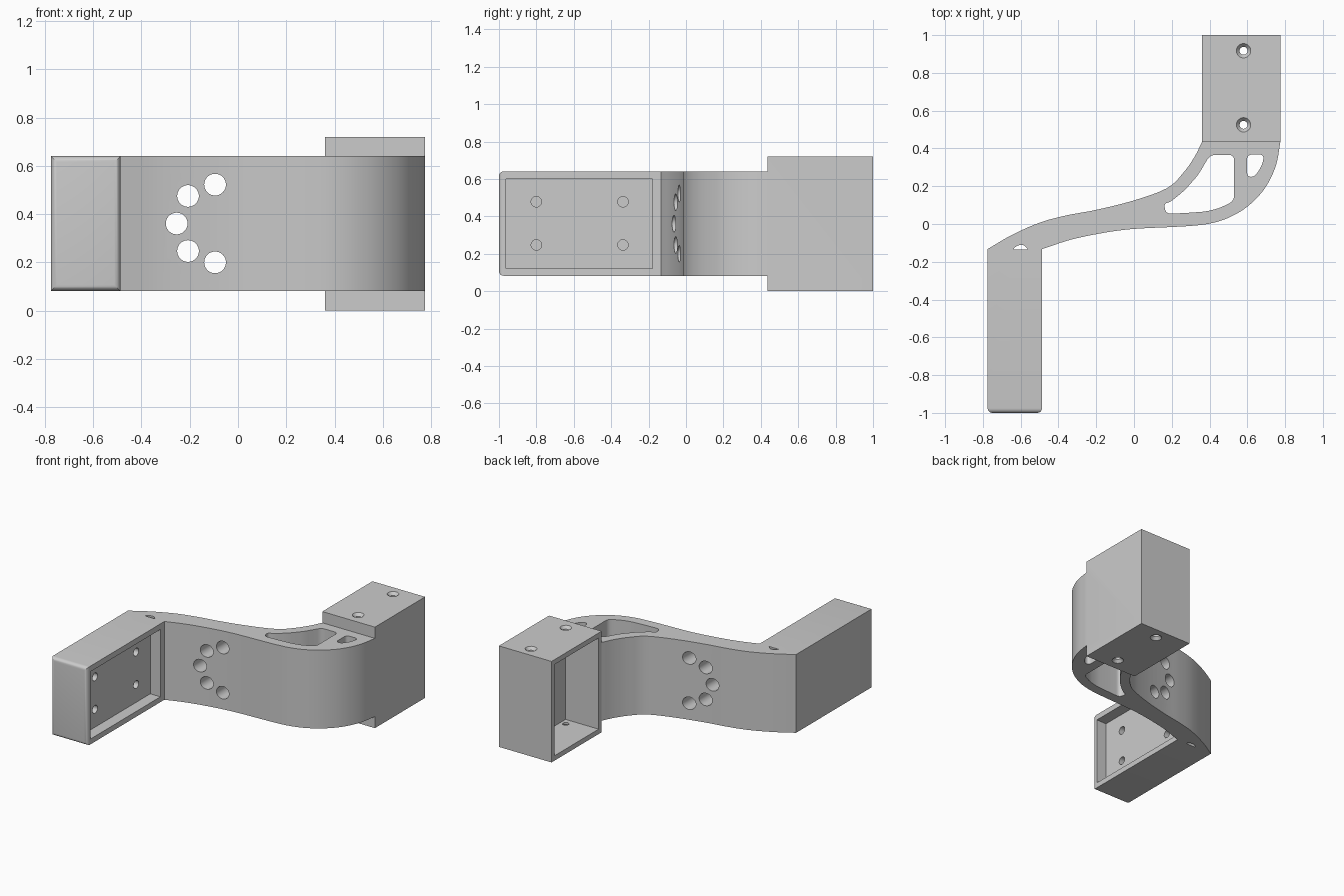
import bpy, bmesh, math
from mathutils import Vector, Matrix

if "Cube" in bpy.data.objects:
    bpy.data.objects.remove(bpy.data.objects["Cube"])


def to_object(name, bm):
    bmesh.ops.recalc_face_normals(bm, faces=bm.faces)
    me = bpy.data.meshes.new(name)
    bm.to_mesh(me)
    bm.free()
    ob = bpy.data.objects.new(name, me)
    bpy.context.collection.objects.link(ob)
    return ob


def prism(pts, z0, z1):
    bm = bmesh.new()
    face = bm.faces.new([bm.verts.new((x, y, z0)) for x, y in pts])
    ext = bmesh.ops.extrude_face_region(bm, geom=[face])
    vs = [v for v in ext["geom"] if isinstance(v, bmesh.types.BMVert)]
    bmesh.ops.translate(bm, verts=vs, vec=(0, 0, z1 - z0))
    return bm


def box(x0, x1, y0, y1, z0, z1):
    return prism([(x0, y0), (x1, y0), (x1, y1), (x0, y1)], z0, z1)


def cone(a, b, r1, r2, n=32):
    a, b = Vector(a), Vector(b)
    rot = (b - a).to_track_quat('Z', 'Y').to_matrix().to_4x4()
    bm = bmesh.new()
    bmesh.ops.create_cone(bm, cap_ends=True, segments=n, radius1=r1, radius2=r2,
                          depth=(b - a).length,
                          matrix=Matrix.Translation((a + b) / 2) @ rot)
    return bm


def spline(pts, n=5):
    # smooth open curve through the points
    p = [Vector(q) for q in pts]
    p = [2 * p[0] - p[1]] + p + [2 * p[-1] - p[-2]]
    out = []
    for i in range(1, len(p) - 2):
        a, b, c, d = p[i - 1:i + 3]
        for k in range(n):
            t = k / n
            out.append(0.5 * (2 * b + (c - a) * t + (2 * a - 5 * b + 4 * c - d) * t * t
                              + (3 * b - a - 3 * c + d) * t ** 3))
    return [tuple(q) for q in out] + [pts[-1]]


def rounded(pts, r, n=5):
    # polygon with every corner eased
    p = [Vector(q) for q in pts]
    out = []
    for i, b in enumerate(p):
        a, c = p[i - 1], p[(i + 1) % len(p)]
        s = b + (a - b).normalized() * min(r, 0.45 * (a - b).length)
        e = b + (c - b).normalized() * min(r, 0.45 * (c - b).length)
        for k in range(n + 1):
            t = k / n
            out.append(tuple(s * (1 - t) ** 2 + b * 2 * t * (1 - t) + e * t * t))
    return out


def boolean(ob, bm, op='DIFFERENCE'):
    tool = to_object("cutter", bm)
    tool.hide_render = True
    m = ob.modifiers.new("bool", 'BOOLEAN')
    m.operation, m.object, m.solver = op, tool, 'EXACT'
    bpy.context.view_layer.objects.active = ob
    bpy.ops.object.modifier_apply(modifier=m.name)
    bpy.data.objects.remove(tool)


# curved arm with the long mounting block at its left end
upper = spline([(0.36, 0.435), (0.32, 0.355), (0.26, 0.27), (0.175, 0.19), (0, 0.125),
                (-0.2, 0.075), (-0.36, 0.045), (-0.5, 0.007), (-0.65, -0.06), (-0.775, -0.133)])
lower = spline([(-0.487, -0.133), (-0.33, -0.082), (-0.15, -0.045), (0, -0.026), (0.2, -0.016),
                (0.3, -0.01), (0.4, 0.002), (0.5, 0.033), (0.6, 0.092), (0.69, 0.185),
                (0.75, 0.305), (0.775, 0.435)])
bm = prism(upper + [(-0.775, -1), (-0.487, -1)] + lower + [(0.76, 0.45), (0.375, 0.45)],
           0.082, 0.64)
end = [e for e in bm.edges if all(v.co.y < -0.99 for v in e.verts)]
bmesh.ops.recalc_face_normals(bm, faces=bm.faces)
bmesh.ops.bevel(bm, geom=end, offset=0.025, segments=5, profile=0.5, affect='EDGES')
bracket = to_object("bracket", bm)

# tall socket box, hollow and open on the left side
boolean(bracket, box(0.36, 0.775, 0.435, 1, 0, 0.72), 'UNION')
boolean(bracket, box(0.3, 0.62, 0.47, 0.965, 0.035, 0.685))

# countersunk holes through the socket top and bottom
for y in (0.525, 0.917):
    boolean(bracket, cone((0.58, y, -0.1), (0.58, y, 0.82), 0.021, 0.021))
    boolean(bracket, cone((0.58, y, 0.70), (0.58, y, 0.74), 0.021, 0.055))
    boolean(bracket, cone((0.58, y, 0.02), (0.58, y, -0.02), 0.021, 0.055))

# pocket and blind screw holes in the mounting block
boolean(bracket, box(-0.567, -0.4, -0.963, -0.178, 0.12, 0.6))
for y in (-0.80, -0.337):
    for z in (0.247, 0.478):
        boolean(bracket, cone((-0.67, y, z), (-0.45, y, z), 0.028, 0.028))

# arc of holes through the arm
for x, z in ((-0.095, 0.522), (-0.207, 0.475), (-0.254, 0.361), (-0.207, 0.247), (-0.095, 0.2)):
    boolean(bracket, cone((x, -0.3, z), (x, 0.3, z), 0.045, 0.045))

# lightening windows
windows = [
    ([(0.158, 0.107), (0.195, 0.118), (0.27, 0.18), (0.34, 0.26), (0.403, 0.366), (0.53, 0.366),
      (0.53, 0.122), (0.45, 0.083), (0.38, 0.066), (0.3, 0.06), (0.17, 0.053)], 0.03),
    ([(0.598, 0.368), (0.69, 0.368), (0.678, 0.31), (0.64, 0.25), (0.598, 0.25)], 0.03),
    ([(-0.642, -0.135), (-0.62, -0.115), (-0.588, -0.108), (-0.558, -0.135)], 0.012)]
for pts, r in windows:
    boolean(bracket, prism(rounded(pts, r), -0.1, 0.9))

# smooth shading with crisp edges
bpy.ops.object.select_all(action='DESELECT')
bracket.select_set(True)
bpy.context.view_layer.objects.active = bracket
bpy.ops.object.shade_smooth_by_angle(angle=math.radians(25))
